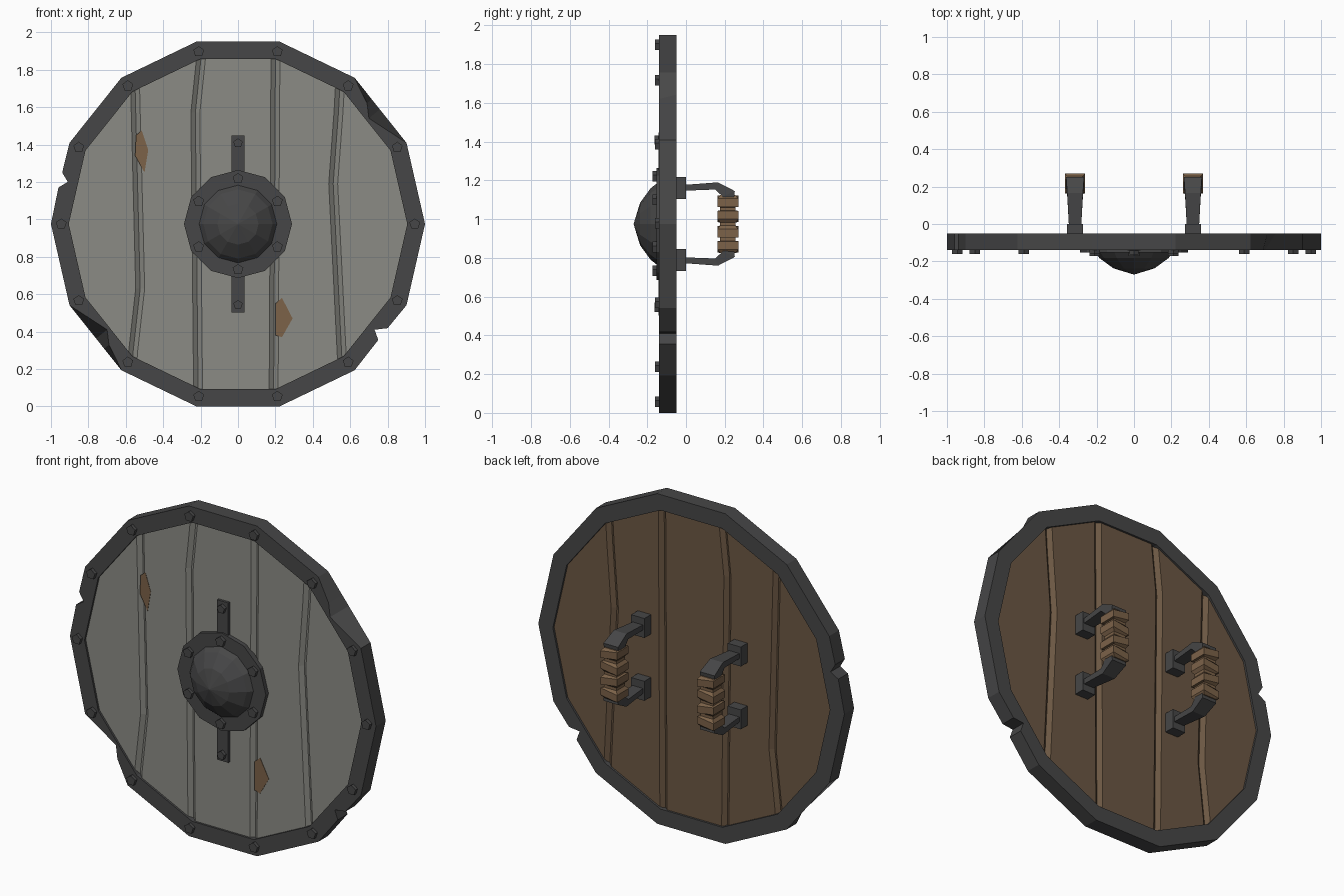
import bpy, bmesh, math
from mathutils import Vector

if "Cube" in bpy.data.objects:
    bpy.data.objects.remove(bpy.data.objects["Cube"])

CZ = math.cos(math.pi / 14)          # shield centre height
STEP = 2 * math.pi / 14


def material(name, rgb):
    m = bpy.data.materials.new(name)
    m.diffuse_color = (*rgb, 1)
    m.use_nodes = True
    m.node_tree.nodes["Principled BSDF"].inputs["Base Color"].default_value = m.diffuse_color
    return m


METAL = material("dark iron", (0.062, 0.062, 0.063))
PAINT = material("grey paint", (0.26, 0.26, 0.235))
WOOD = material("brown wood", (0.150, 0.096, 0.056))
BARE = material("bare wood and leather", (0.20, 0.122, 0.066))


def finish(bm, name, *mats, recalc=True):
    if recalc:
        bmesh.ops.recalc_face_normals(bm, faces=bm.faces[:])
    me = bpy.data.meshes.new(name)
    bm.to_mesh(me)
    bm.free()
    for m in mats:
        me.materials.append(m)
    ob = bpy.data.objects.new(name, me)
    bpy.context.collection.objects.link(ob)
    return ob


def loft(name, rings, mat, loop=False):
    """Skin a list of equal-sized rings; cap the ends unless looped."""
    bm = bmesh.new()
    vs = [[bm.verts.new(p) for p in r] for r in rings]
    n = len(vs[0])
    for i in range(len(vs) if loop else len(vs) - 1):
        a, b = vs[i], vs[(i + 1) % len(vs)]
        for j in range(n):
            k = (j + 1) % n
            bm.faces.new((a[j], a[k], b[k], b[j]))
    if not loop:
        bm.faces.new(vs[0])
        bm.faces.new(vs[-1])
    return finish(bm, name, mat)


def ring(r, y, n, x=0, z=CZ, start=0.0):
    return [(x + r * math.cos(start + i * 2 * math.pi / n), y,
             z + r * math.sin(start + i * 2 * math.pi / n)) for i in range(n)]


def box(name, x, y, z, mat):
    rect = lambda yy: [(x[0], yy, z[0]), (x[1], yy, z[0]), (x[1], yy, z[1]), (x[0], yy, z[1])]
    return loft(name, [rect(y[0]), rect(y[1])], mat)


def nut(name, x, z, y0, y1, r=0.03):
    return loft(name, [ring(r, y0, 5, x, z, math.pi / 2), ring(r, y1, 5, x, z, math.pi / 2)], METAL)


def poly_r(r, a):
    """Radius of the 14-sided outline of corner radius r at angle a."""
    return r * CZ / math.cos((a % STEP) - STEP / 2)


# Iron rim: 14 corners plus two notches and two hammered dents
stations = [(i * STEP, 1.0, 1.0) for i in range(14)]
for x, z in [(-0.94, 1.25), (-0.91, 1.20), (-0.96, 1.17), (0.80, 0.418), (0.73, 0.41), (0.75, 0.355)]:
    r = math.hypot(x, z - CZ)
    stations.append((math.atan2(z - CZ, x) % (2 * math.pi), r, r))
for x, z in [(0.69, 1.62), (0.70, 1.54), (-0.69, 0.33), (-0.70, 0.41)]:
    a = math.atan2(z - CZ, x) % (2 * math.pi)
    stations.append((a, math.hypot(x, z - CZ), poly_r(1.0, a)))
rim = []
for a, rf, rb in sorted(stations):
    ri = poly_r(0.905, a)
    rim.append([(r * math.cos(a), y, CZ + r * math.sin(a))
                for r, y in [(rf, -0.14), (rb, -0.05), (ri, -0.05), (ri, -0.14)]])
loft("rim", rim, METAL, loop=True)
for i in range(14):
    nut("rim_nut", 0.945 * math.cos(i * STEP), CZ + 0.945 * math.sin(i * STEP), -0.13, -0.16)

# Boards: painted front and bare back sheets with V grooves, trimmed to the outline
rows = [-0.1, 0.3, 0.63, 1.19, 1.57, 1.86, 2.1]
grooves = [[-0.59, -0.56, -0.523, -0.536, -0.546, -0.555, -0.56],
           [-0.213, -0.214, -0.217, -0.222, -0.228, -0.198, -0.17],
           [0.190, 0.191, 0.193, 0.196, 0.198, 0.2, 0.2],
           [0.576, 0.553, 0.537, 0.509, 0.537, 0.553, 0.57]]
bm = bmesh.new()
for side, (yf, yv) in enumerate([(-0.128, -0.108), (-0.062, -0.082)]):
    grid = []
    for i, z in enumerate(rows):
        pts = [(-1.1, yf)]
        for g in grooves:
            pts += [(g[i] - 0.024, yf), (g[i], yv), (g[i] + 0.024, yf)]
        pts.append((1.1, yf))
        grid.append([bm.verts.new((x, y, z)) for x, y in pts])
    for a, b in zip(grid, grid[1:]):
        for j in range(len(a) - 1):
            quad = (a[j], a[j + 1], b[j + 1], b[j])
            f = bm.faces.new(quad if side == 0 else quad[::-1])
            f.material_index = side
for i in range(14):
    d = Vector((math.cos((i + 0.5) * STEP), 0, math.sin((i + 0.5) * STEP)))
    bmesh.ops.bisect_plane(bm, geom=bm.verts[:] + bm.edges[:] + bm.faces[:],
                           plane_co=Vector((0, 0, CZ)) + d * 0.91 * CZ, plane_no=d, clear_outer=True)
bmesh.ops.dissolve_limit(bm, angle_limit=0.01, verts=bm.verts[:], edges=bm.edges[:], delimit={'MATERIAL'})
finish(bm, "boards", PAINT, WOOD, recalc=False)

# Chipped paint patches
for pts in ([(-0.545, 1.45), (-0.515, 1.475), (-0.48, 1.37), (-0.5, 1.25), (-0.55, 1.34)],
            [(0.235, 0.58), (0.292, 0.47), (0.235, 0.37), (0.2, 0.38), (0.2, 0.55)]):
    loft("paint_chip", [[(x, y, z) for x, z in pts] for y in (-0.125, -0.130)], BARE)

# Central boss: strap, flange, faceted dome and nuts
box("boss_strap", (-0.036, 0.036), (-0.12, -0.143), (0.503, 1.447), METAL)
loft("boss_flange", [ring(0.289, -0.12, 12), ring(0.289, -0.153, 12)], METAL)
loft("boss_dome", [ring(0.21, -0.15, 12), ring(0.185, -0.182, 12), ring(0.11, -0.237, 12),
                   ring(0.002, -0.27, 12)], METAL)
for i in range(6):
    a = math.pi / 6 + i * math.pi / 3
    nut("boss_nut", 0.243 * math.cos(a), CZ + 0.243 * math.sin(a), -0.14, -0.172)
for s in (-1, 1):
    nut("strap_nut", 0, CZ + s * 0.432, -0.13, -0.163, 0.026)

# Two handles on the back: mounting blocks, bent arms and wrapped grips
# arm sections: outer (y, z), inner (y, z), half width
arm = [(-0.01, 0.202, -0.01, 0.172, 0.033), (0.165, 0.215, 0.15, 0.178, 0.042),
       (0.252, 0.17, 0.19, 0.142, 0.048), (0.245, 0.11, 0.18, 0.11, 0.045)]
for hx in (-0.315, 0.315):
    for s in (-1, 1):
        z0, z1 = sorted((CZ + s * 0.128, CZ + s * 0.243))
        box("handle_block", (hx - 0.043, hx + 0.043), (-0.065, 0.0), (z0, z1), METAL)
        loft("handle_arm", [[(hx - w, yo, CZ + s * zo), (hx + w, yo, CZ + s * zo),
                             (hx + w, yi, CZ + s * zi), (hx - w, yi, CZ + s * zi)]
                            for yo, zo, yi, zi, w in arm], METAL)
    grip = []
    for i in range(4):
        zc, tilt = CZ - 0.118 + i * 0.0785, 0.008 * (-1) ** i
        for dz, w in [(-0.031, 0.04), (-0.021, 0.054), (0.021, 0.054), (0.031, 0.04)]:
            grip.append([(hx + sx * w, 0.216 + sy * w, zc + dz + tilt * (sx if w > 0.05 else 0))
                         for sx, sy in [(-1, -1), (1, -1), (1, 1), (-1, 1)]])
    loft("handle_grip", grip, BARE)
